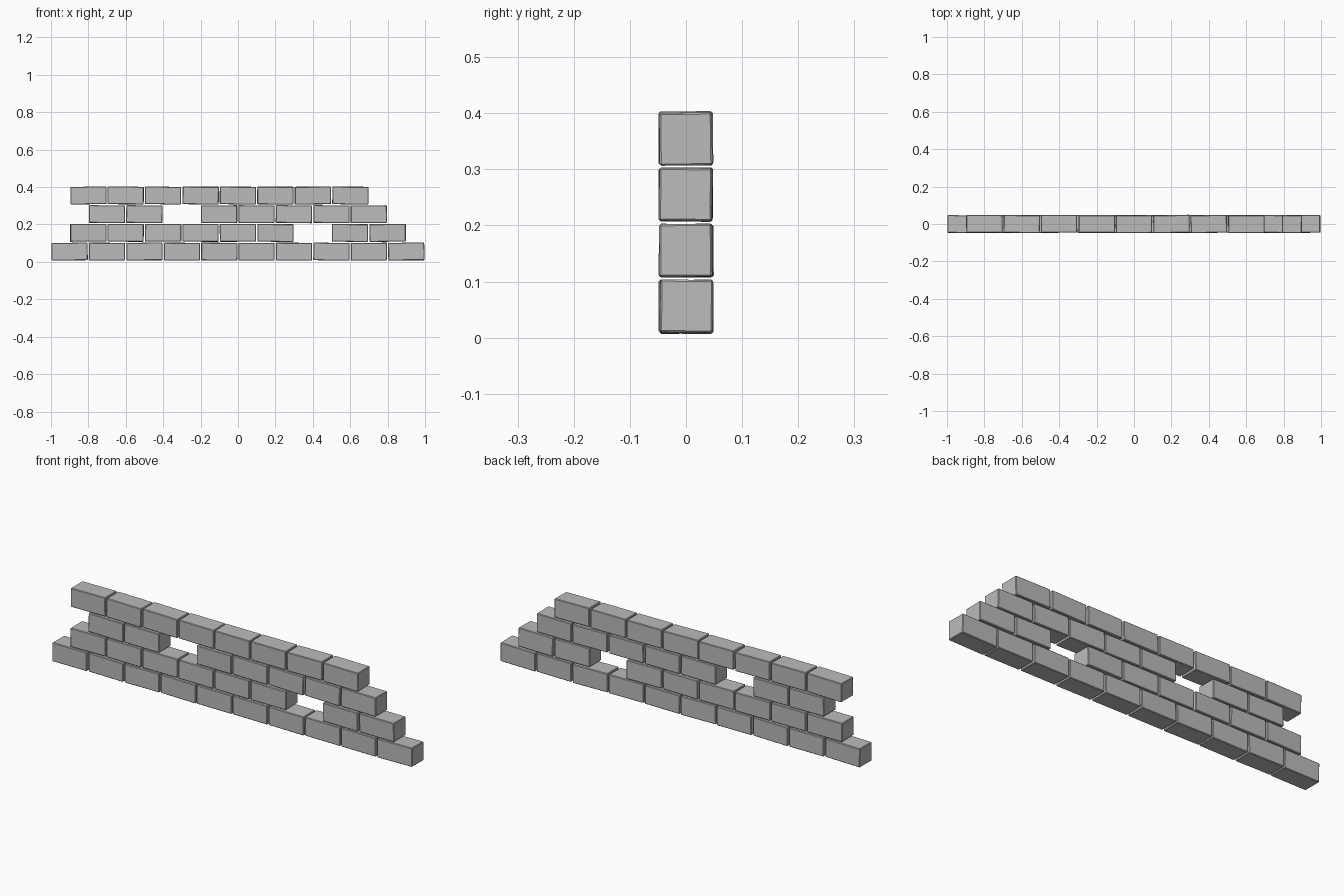
import bpy
import bmesh
import math
import random
from mathutils import Euler, Vector

if "Cube" in bpy.data.objects:
    bpy.data.objects.remove(bpy.data.objects["Cube"], do_unlink=True)

random.seed(4)

# Stone colour
stone = bpy.data.materials.new("grey stone")
stone.use_nodes = True
grey = (0.5, 0.5, 0.5, 1)
stone.diffuse_color = grey
stone.node_tree.nodes["Principled BSDF"].inputs["Base Color"].default_value = grey

SIZE = Vector((0.193, 0.094, 0.094))
PITCH = 0.2
COURSE = 0.1


def jitter(amount):
    return random.uniform(-amount, amount)


def make_brick(name, x, z):
    """One lightly chamfered brick, laid slightly unevenly."""
    bm = bmesh.new()
    bmesh.ops.create_cube(bm, size=1)
    bmesh.ops.scale(bm, vec=SIZE, verts=bm.verts)
    bmesh.ops.bevel(bm, geom=bm.edges[:], offset=0.003, segments=1, affect='EDGES')
    mesh = bpy.data.meshes.new(name)
    bm.to_mesh(mesh)
    bm.free()
    mesh.materials.append(stone)
    brick = bpy.data.objects.new(name, mesh)
    brick.location = (x + jitter(0.001), jitter(0.001), z)
    tilt = math.radians(0.8)
    brick.rotation_euler = Euler((jitter(tilt), jitter(tilt), jitter(tilt)))
    bpy.context.collection.objects.link(brick)


# Courses: first brick centre, number of places, places left empty
courses = [
    (-0.9, 10, ()),
    (-0.8, 9, (6,)),
    (-0.7, 8, (2,)),
    (-0.8, 8, ()),
]
for row, (start, count, gaps) in enumerate(courses):
    for i in range(count):
        if i not in gaps:
            make_brick(f"brick_row{row + 1}_{i + 1}", start + i * PITCH,
                       0.055 + row * COURSE)
